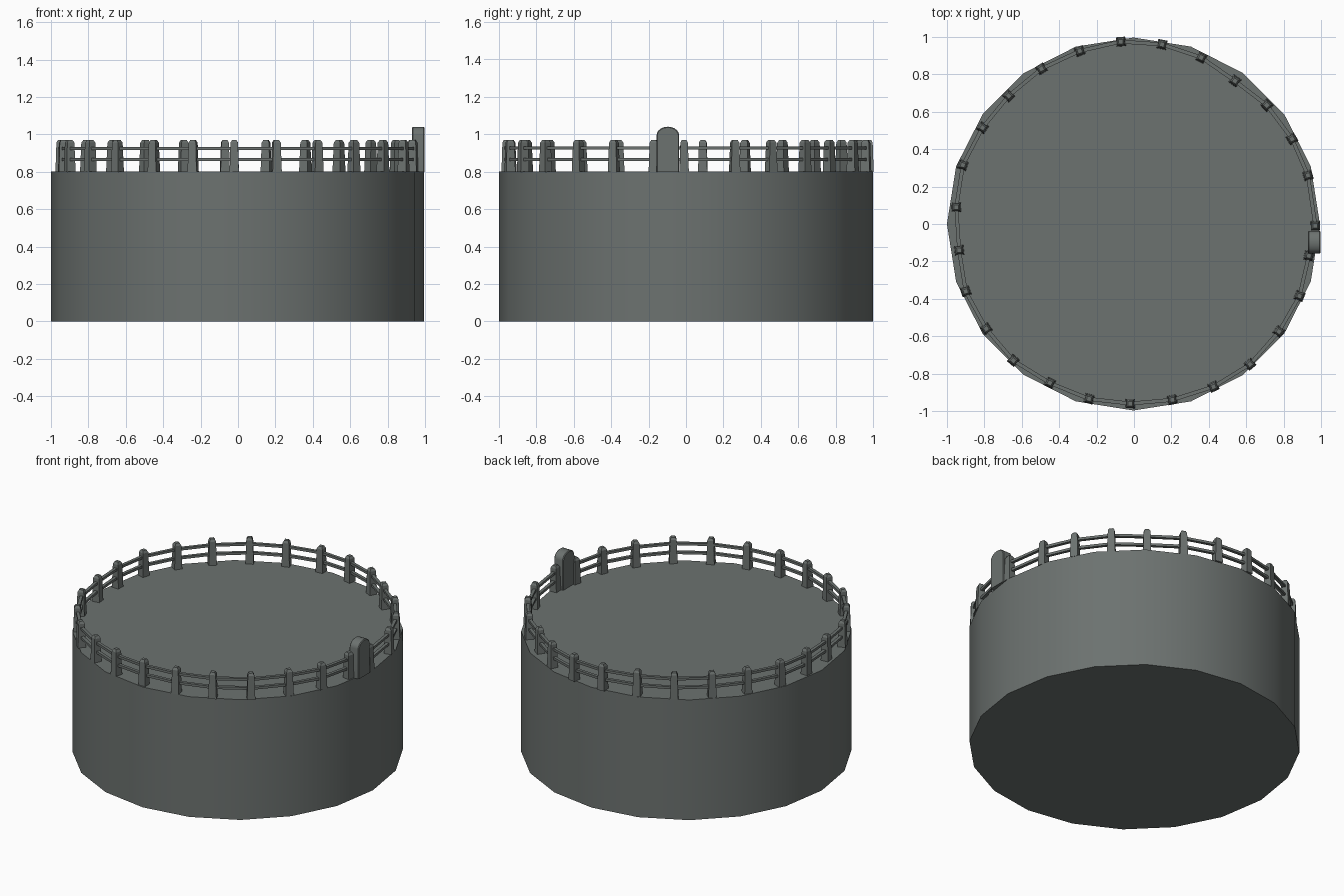
import bpy, bmesh, math
from mathutils import Vector, Matrix

if "Cube" in bpy.data.objects:
    bpy.data.objects.remove(bpy.data.objects["Cube"])

grey = bpy.data.materials.new("dark slate grey")
grey.diffuse_color = (0.150, 0.168, 0.161, 1)
grey.use_nodes = True
grey.node_tree.nodes["Principled BSDF"].inputs["Base Color"].default_value = grey.diffuse_color


def make_object(name, bm, smooth=False):
    bmesh.ops.recalc_face_normals(bm, faces=bm.faces)
    mesh = bpy.data.meshes.new(name)
    bm.to_mesh(mesh)
    bm.free()
    mesh.materials.append(grey)
    ob = bpy.data.objects.new(name, mesh)
    bpy.context.collection.objects.link(ob)
    if smooth:
        bpy.ops.object.select_all(action='DESELECT')
        ob.select_set(True)
        bpy.context.view_layer.objects.active = ob
        bpy.ops.object.shade_smooth_by_angle(angle=math.radians(30))
    return ob


def loft(bm, rings):
    """Skin a list of closed rings and cap both ends."""
    vs = [[bm.verts.new(p) for p in r] for r in rings]
    n = len(vs[0])
    for a, b in zip(vs, vs[1:]):
        for i in range(n):
            j = (i + 1) % n
            bm.faces.new((a[i], a[j], b[j], b[i]))
    bm.faces.new(vs[0][::-1])
    bm.faces.new(vs[-1])


# round platform, 20 sides
bm = bmesh.new()
loft(bm, [[(-0.003 + 0.997 * math.cos(i * math.tau / 20),
            0.997 * math.sin(i * math.tau / 20), z) for i in range(20)]
          for z in (0, 0.8)])
make_object("platform", bm, True)

# fence post centres, counter-clockwise, with the sign in the closing gap
posts = [(0.97, -0.01), (0.93, 0.26), (0.845, 0.455), (0.71, 0.635),
         (0.54, 0.765), (0.36, 0.89), (0.15, 0.96), (-0.07, 0.975),
         (-0.29, 0.925), (-0.495, 0.83), (-0.67, 0.685), (-0.81, 0.515),
         (-0.915, 0.315), (-0.95, 0.09), (-0.935, -0.14), (-0.90, -0.36),
         (-0.79, -0.56), (-0.645, -0.73), (-0.45, -0.85), (-0.24, -0.935),
         (-0.02, -0.96), (0.205, -0.94), (0.425, -0.87), (0.62, -0.75),
         (0.775, -0.575), (0.885, -0.385), (0.935, -0.17)]
pts = [Vector(p) for p in posts]

# tapered posts with chamfered tops
bm = bmesh.new()
for i, p in enumerate(pts):
    t = (pts[(i + 1) % len(pts)] - pts[i - 1]).normalized()
    n = Vector((-t.y, t.x))
    rings = []
    for h, z in ((0.025, 0.798), (0.020, 0.955), (0.012, 0.970)):
        rings.append([(*(p + t * a * h + n * b * h), z)
                      for a, b in ((-1, -1), (1, -1), (1, 1), (-1, 1))])
    loft(bm, rings)
make_object("fence_posts", bm)

# two straight rails between neighbouring posts
bm = bmesh.new()
for a, b in zip(pts, pts[1:]):
    d = (b - a).normalized()
    n = Vector((-d.y, d.x)) * 0.010
    for z in (0.866, 0.925):
        loft(bm, [[(*(q + n * s), z + dz) for s, dz in
                   ((-1, -0.008), (1, -0.008), (1, 0.008), (-1, 0.008))]
                  for q in (a, b)])
make_object("fence_rails", bm)

# upright marker slab with rounded top
outline = [(-0.06, 0.798), (0.06, 0.798)]
outline += [(0.06 * math.cos(k * math.pi / 10), 0.995 + 0.045 * math.sin(k * math.pi / 10))
            for k in range(11)]
bm = bmesh.new()
rings = []
for x, s in ((0.930, 0.94), (0.935, 1), (0.993, 1), (0.998, 0.94)):
    rings.append([(x, -0.097 + y * s, 0.798 + (z - 0.798) * (1 - (1 - s) * 0.3))
                  for y, z in outline])
loft(bm, rings)
make_object("marker_slab", bm, True)
